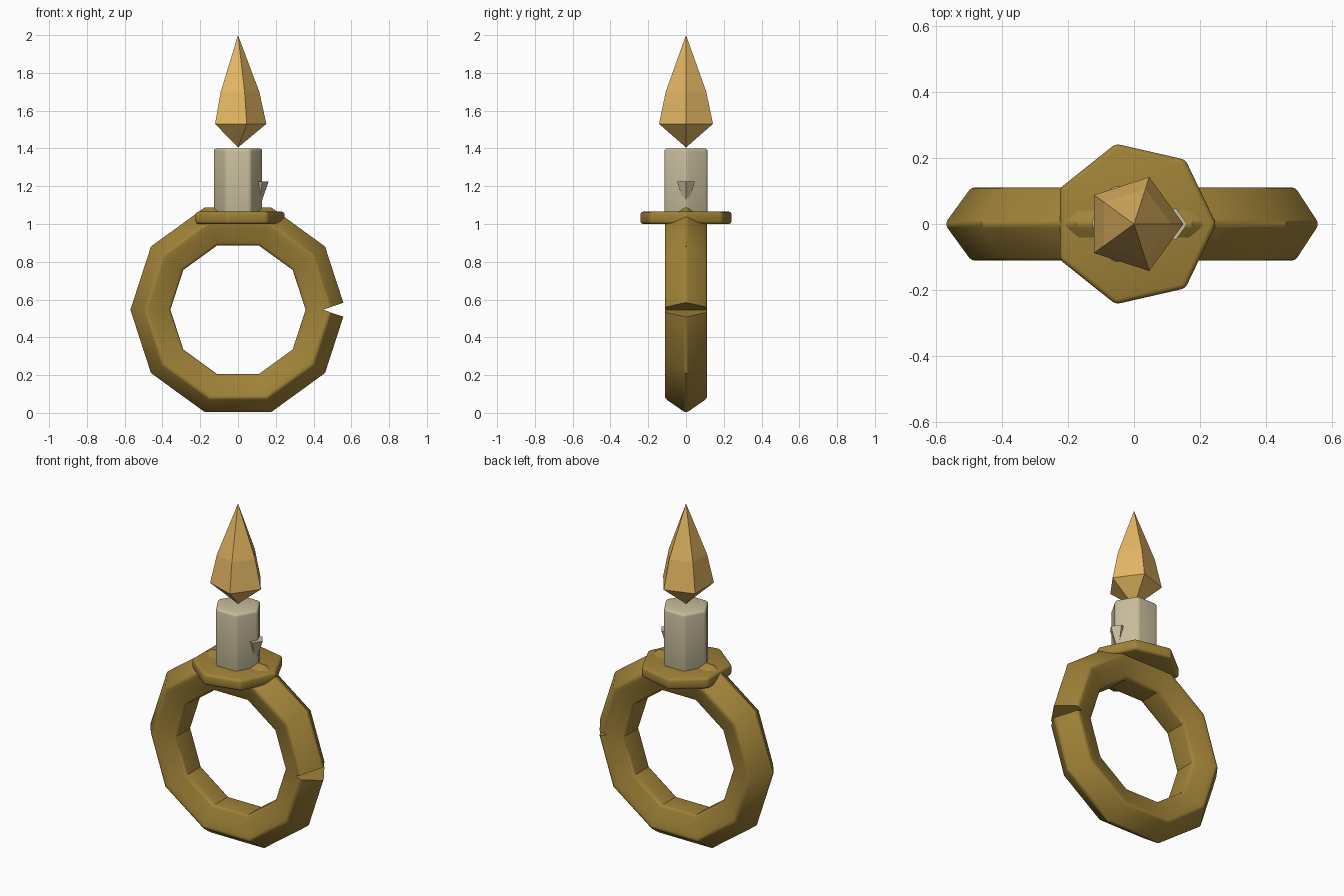
import bpy, bmesh, math
from mathutils import Vector

if "Cube" in bpy.data.objects:
    bpy.data.objects.remove(bpy.data.objects["Cube"])


def material(name, r, g, b):
    def lin(c):
        c /= 255
        return c / 12.92 if c <= 0.04045 else ((c + 0.055) / 1.055) ** 2.4
    m = bpy.data.materials.new(name)
    m.diffuse_color = (lin(r), lin(g), lin(b), 1)
    m.use_nodes = True
    m.node_tree.nodes["Principled BSDF"].inputs["Base Color"].default_value = m.diffuse_color
    return m


brass = material("dark brass", 160, 130, 56)
wax = material("pale wax", 200, 188, 155)
fire = material("amber flame", 228, 182, 99)


def finish(bm, name, mat, smooth=True):
    bmesh.ops.recalc_face_normals(bm, faces=bm.faces[:])
    me = bpy.data.meshes.new(name)
    bm.to_mesh(me)
    bm.free()
    me.materials.append(mat)
    ob = bpy.data.objects.new(name, me)
    bpy.context.collection.objects.link(ob)
    if smooth:
        bpy.ops.object.select_all(action='DESELECT')
        ob.select_set(True)
        bpy.context.view_layer.objects.active = ob
        bpy.ops.object.shade_smooth_by_angle(angle=math.radians(30))
    return ob


def lathe(name, mat, sides, rings, centre=(0, 0), bevel=0.0):
    """Stack of regular polygons (radius, z); radius 0 makes a point."""
    bm = bmesh.new()
    loops = []
    for r, z in rings:
        n = sides if r > 0 else 1
        loops.append([bm.verts.new((centre[0] + r * math.cos(2 * math.pi * i / sides),
                                    centre[1] + r * math.sin(2 * math.pi * i / sides), z))
                      for i in range(n)])
    for a, b in zip(loops, loops[1:]):
        for i in range(sides):
            j = (i + 1) % sides
            vs = [a[i % len(a)], a[j % len(a)], b[j % len(b)], b[i % len(b)]]
            bm.faces.new(list(dict.fromkeys(vs)))
    for end in (loops[0], loops[-1]):
        if len(end) > 2:
            bm.faces.new(end)
    if bevel:
        bmesh.ops.recalc_face_normals(bm, faces=bm.faces[:])
        bmesh.ops.bevel(bm, geom=bm.edges[:], offset=bevel, segments=3,
                        profile=0.5, affect='EDGES')
    return finish(bm, name, mat, bevel > 0)


# Finger ring: pentagon section swept round a decagon, wedge notch at +x
R, r, cz, tip = 0.455, 0.120, 0.546, 0.45
pts = [(R + r * math.cos(math.radians(72 * k)), r * math.sin(math.radians(72 * k)))
       for k in range(5)]
t = (pts[1][0] - tip) / (pts[1][0] - pts[2][0])
ym = pts[1][1] + t * (pts[2][1] - pts[1][1])
profile = [pts[0], pts[1], (tip, ym), pts[2], pts[3], (tip, -ym), pts[4]]
bm = bmesh.new()
grid = []
for s in range(11):
    a = math.radians(36 * s)
    row = []
    for d, y in profile:
        p = Vector((d * math.cos(a), y, cz + d * math.sin(a)))
        if s in (0, 10):
            h = max(0, d - tip) * 0.31
            p.x -= h * 0.325
            p.z += h if s == 0 else -h
        row.append(bm.verts.new(p))
    grid.append(row)
n = len(profile)
for a, b in zip(grid, grid[1:]):
    for i in range(n):
        j = (i + 1) % n
        bm.faces.new((a[i], a[j], b[j], b[i]))
for row in (grid[0], grid[-1]):
    bm.faces.new([row[i] for i in (0, 1, 2, 5, 6)])
for i in (2, 3, 4, 5):
    bmesh.ops.weld_verts(bm, targetmap={grid[10][i]: grid[0][i]})
    grid[10][i] = grid[0][i]
bmesh.ops.recalc_face_normals(bm, faces=bm.faces[:])
long_edges = [bm.edges.get((a[i], b[i])) for a, b in zip(grid, grid[1:])
              for i in (0, 1, 3, 4, 6)]
bmesh.ops.bevel(bm, geom=[e for e in long_edges if e], offset=0.014, segments=3,
                profile=0.5, affect='EDGES')
finish(bm, "finger_ring", brass)

# Drip plate, candle, wax drip and flame
lathe("drip_plate", brass, 7, [(0.25, 1.0), (0.25, 1.065)], bevel=0.015)
lathe("candle", wax, 6, [(0.132, 1.03), (0.132, 1.4)], bevel=0.014)
lathe("wax_drip", wax, 5, [(0, 1.08), (0.05, 1.225)], centre=(0.112, 0))
lathe("flame", fire, 5, [(0, 1.405), (0.15, 1.53), (0.113, 1.70), (0, 2.0)])
